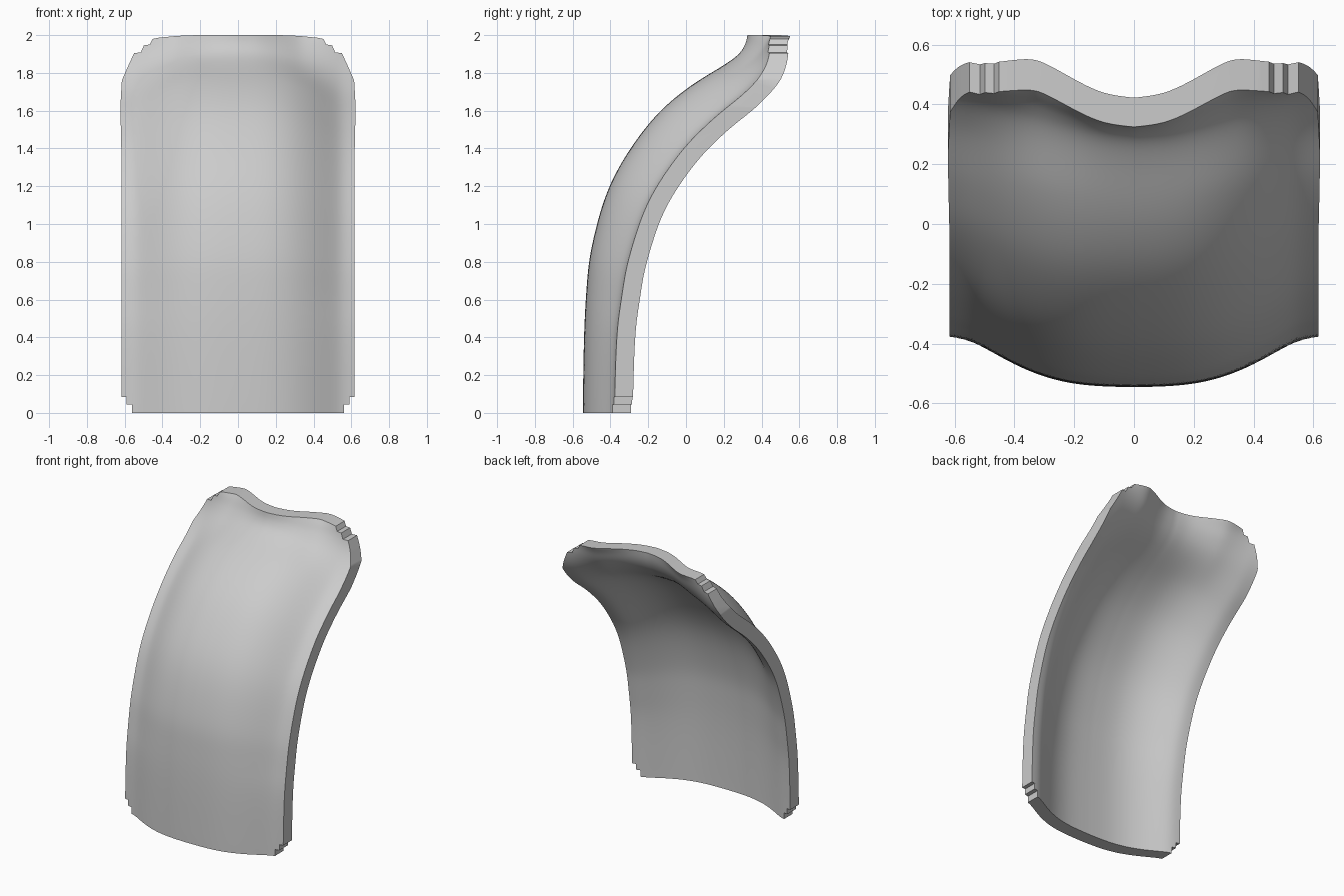
import bpy, bmesh
from mathutils import Vector

cube = bpy.data.objects.get("Cube")
if cube:
    bpy.data.objects.remove(cube)

THICK = 0.097
HALF = 0.64
COLS = 64


def spline(pts, steps):
    """Smooth curve through the given points."""
    pts = [Vector(p) for p in pts]
    ext = [2 * pts[0] - pts[1]] + pts + [2 * pts[-1] - pts[-2]]
    out = []
    for a, b, c, d in zip(ext, ext[1:], ext[2:], ext[3:]):
        for i in range(steps):
            t = i / steps
            out.append(0.5 * (2 * b + (c - a) * t + (2 * a - 5 * b + 4 * c - d) * t * t
                              + (3 * b - a - 3 * c + d) * t ** 3))
    out.append(pts[-1])
    for _ in range(8):
        out = [out[0]] + [(p + 2 * q + r) / 4 for p, q, r in zip(out, out[1:], out[2:])] + [out[-1]]
    return out


def sample(curve, x):
    """Height of a curve at x."""
    for p, q in zip(curve, curve[1:]):
        if x <= q.x:
            return p.y + (q.y - p.y) * (x - p.x) / (q.x - p.x)
    return curve[-1].y


def add_object(name, bm):
    bmesh.ops.recalc_face_normals(bm, faces=bm.faces)
    mesh = bpy.data.meshes.new(name)
    bm.to_mesh(mesh)
    bm.free()
    ob = bpy.data.objects.new(name, mesh)
    bpy.context.collection.objects.link(ob)
    return ob


# Centre line of the front face (y, z)
spine = spline([(-0.546, -0.06), (-0.545, 0.1), (-0.54, 0.4), (-0.527, 0.65), (-0.5, 0.88),
                (-0.4, 1.22), (-0.2, 1.53), (0, 1.715), (0.2, 1.84), (0.28, 1.9),
                (0.313, 1.95), (0.325, 2.0), (0.332, 2.07)], 8)
# Depth of the curl at the side edges, by height along the centre line
depth = spline([(-0.1, 0.167), (0.4, 0.174), (0.6, 0.188), (0.88, 0.208), (1.22, 0.224),
                (1.53, 0.228), (1.7, 0.218), (1.84, 0.188), (1.92, 0.164), (2.1, 0.16)], 8)
# Cross-section shapes at foot and head, as a share of that depth
foot = spline([(0, 0), (0.1, 0.012), (0.2, 0.065), (0.3, 0.205), (0.4, 0.45),
               (0.5, 0.78), (0.56, 0.94), (0.64, 1.01)], 6)
head = spline([(0, 0), (0.1, 0.085), (0.2, 0.36), (0.3, 0.69), (0.36, 0.785),
               (0.45, 0.76), (0.55, 0.77), (0.64, 1.0)], 6)

# Curved slab: sweep the section along the centre line, flaring the head late
bm = bmesh.new()
layers = ([], [])
for i, p in enumerate(spine):
    tangent = (spine[min(i + 1, len(spine) - 1)] - spine[max(i - 1, 0)]).normalized()
    normal = Vector((tangent.y, -tangent.x))
    t = min(max((p.y - 1.77) / 0.24, 0), 1.05) ** 2
    edge = sample(depth, p.y)
    for k, layer in enumerate(layers):
        row = []
        for j in range(COLS + 1):
            x = HALF * (2 * j / COLS - 1)
            d = edge * ((1 - t) * sample(foot, abs(x)) + t * sample(head, abs(x)))
            q = p + normal * (d + k * THICK)
            row.append(bm.verts.new((x, q.x, q.y)))
        layer.append(row)
for layer in layers:
    for r, s in zip(layer, layer[1:]):
        for j in range(COLS):
            bm.faces.new((r[j], r[j + 1], s[j + 1], s[j]))
# Close the rim
front, back = layers
for a, b in ((front[0], back[0]), (front[-1], back[-1]),
             ([r[0] for r in front], [r[0] for r in back]),
             ([r[-1] for r in front], [r[-1] for r in back])):
    for j in range(len(a) - 1):
        bm.faces.new((a[j], a[j + 1], b[j + 1], b[j]))
panel = add_object("curved_panel", bm)

# Outline with stepped corners, extruded to trim the slab
half = [(0.56, 0), (0.56, 0.045), (0.59, 0.045), (0.59, 0.085), (0.617, 0.085), (0.618, 1.4),
        (0.623, 1.62), (0.615, 1.76), (0.58, 1.84), (0.55, 1.905), (0.515, 1.908),
        (0.498, 1.946), (0.468, 1.95), (0.452, 1.98), (0.42, 1.986), (0.32, 1.996), (0.22, 2.0)]
outline = half + [(-x, z) for x, z in reversed(half)]
bm = bmesh.new()
face = bm.faces.new([bm.verts.new((x, -1, z)) for x, z in outline])
ext = bmesh.ops.extrude_face_region(bm, geom=[face])
bmesh.ops.translate(bm, vec=(0, 2, 0),
                    verts=[v for v in ext["geom"] if isinstance(v, bmesh.types.BMVert)])
cutter = add_object("outline_cutter", bm)
cutter.hide_render = True

trim = panel.modifiers.new("trim", "BOOLEAN")
trim.operation = "INTERSECT"
trim.solver = "EXACT"
trim.object = cutter
bpy.ops.object.select_all(action="DESELECT")
panel.select_set(True)
bpy.context.view_layer.objects.active = panel
bpy.ops.object.modifier_apply(modifier=trim.name)
bpy.data.objects.remove(cutter)

# Plain grey finish
grey = bpy.data.materials.new("light_grey")
grey.use_nodes = True
colour = (0.6, 0.6, 0.6, 1)
grey.diffuse_color = colour
grey.node_tree.nodes["Principled BSDF"].inputs["Base Color"].default_value = colour
panel.data.materials.clear()
panel.data.materials.append(grey)
bpy.ops.object.shade_smooth_by_angle(angle=0.6)
